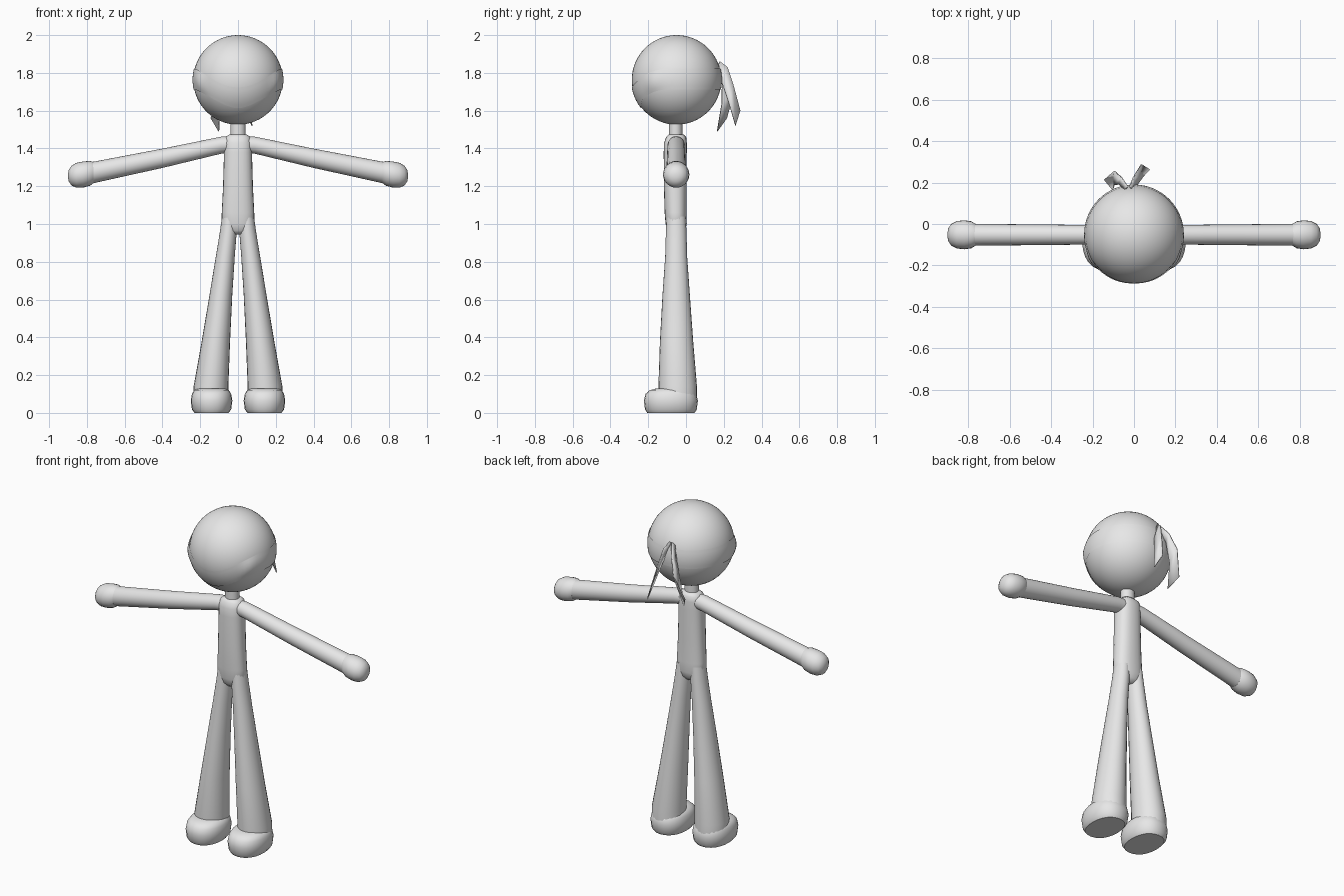
import bpy, bmesh, math
from mathutils import Vector

if "Cube" in bpy.data.objects:
    bpy.data.objects.remove(bpy.data.objects["Cube"])

grey = bpy.data.materials.new("plain grey")
grey.diffuse_color = (0.8, 0.8, 0.8, 1)
grey.use_nodes = True
grey.node_tree.nodes["Principled BSDF"].inputs["Base Color"].default_value = grey.diffuse_color
CY = -0.052  # depth of the body's centre line


def finish(name, bm, angle=50):
    bmesh.ops.recalc_face_normals(bm, faces=bm.faces)
    mesh = bpy.data.meshes.new(name)
    bm.to_mesh(mesh)
    bm.free()
    mesh.materials.append(grey)
    ob = bpy.data.objects.new(name, mesh)
    bpy.context.collection.objects.link(ob)
    bpy.ops.object.select_all(action='DESELECT')
    ob.select_set(True)
    bpy.context.view_layer.objects.active = ob
    bpy.ops.object.shade_smooth_by_angle(angle=math.radians(angle))
    return ob


def loft(name, rings, axis='z', power=1.0, n=24):
    """Skin rings (x, y, z, r1, r2); power below 1 squares the section."""
    bm = bmesh.new()
    loops = []
    for x, y, z, r1, r2 in rings:
        loop = []
        for i in range(n):
            a = 2 * math.pi * i / n
            c, s = [math.copysign(abs(v) ** power, v) for v in (math.cos(a), math.sin(a))]
            off = (r1 * c, r2 * s, 0) if axis == 'z' else (0, r1 * c, r2 * s)
            loop.append(bm.verts.new(Vector((x, y, z)) + Vector(off)))
        loops.append(loop)
    for a, b in zip(loops, loops[1:]):
        for i in range(n):
            j = (i + 1) % n
            bm.faces.new((a[i], a[j], b[j], b[i]))
    bm.faces.new(loops[0])
    bm.faces.new(loops[-1])
    return finish(name, bm)


# head
bm = bmesh.new()
bmesh.ops.create_uvsphere(bm, u_segments=48, v_segments=32, radius=0.237)
bmesh.ops.translate(bm, verts=bm.verts, vec=(0, -0.05, 1.763))
finish("head", bm)

# neck and torso
loft("neck", [(0, -0.055, 1.42, 0.04, 0.036), (0, -0.055, 1.56, 0.04, 0.036)])
loft("torso", [
    (0, CY, 0.945, 0.03, 0.03), (0, CY, 0.965, 0.065, 0.048),
    (0, CY, 1.0, 0.088, 0.056), (0, CY - 0.003, 1.06, 0.086, 0.058),
    (0, CY - 0.005, 1.2, 0.079, 0.06), (0, CY - 0.005, 1.38, 0.074, 0.061),
    (0, CY - 0.004, 1.43, 0.074, 0.06), (0, CY, 1.46, 0.066, 0.053),
    (0, CY, 1.475, 0.045, 0.038)], power=0.85)

# limbs
for side, s in (("left", 1), ("right", -1)):
    loft(side + "_arm", [
        (s * 0.02, CY, 1.425, 0.042, 0.042), (s * 0.09, CY, 1.417, 0.046, 0.045),
        (s * 0.4, CY, 1.348, 0.049, 0.051), (s * 0.78, CY, 1.27, 0.053, 0.057)], axis='x')
    loft(side + "_hand", [
        (s * 0.765, CY, 1.272, 0.053, 0.056), (s * 0.785, CY, 1.268, 0.065, 0.066),
        (s * 0.82, CY, 1.262, 0.07, 0.069), (s * 0.855, CY, 1.258, 0.066, 0.066),
        (s * 0.882, CY, 1.256, 0.052, 0.052), (s * 0.896, CY, 1.256, 0.031, 0.031),
        (s * 0.9, CY, 1.256, 0.01, 0.01)], axis='x')
    loft(side + "_leg", [
        (s * 0.045, CY, 1.04, 0.04, 0.05), (s * 0.05, CY, 0.97, 0.044, 0.054),
        (s * 0.067, CY, 0.83, 0.05, 0.058), (s * 0.09, CY, 0.63, 0.06, 0.072),
        (s * 0.117, CY + 0.002, 0.38, 0.075, 0.088),
        (s * 0.143, CY + 0.008, 0.14, 0.092, 0.102), (s * 0.143, CY + 0.01, 0.06, 0.092, 0.1)])
    loft(side + "_foot", [
        (s * 0.14, -0.08, 0, 0.09, 0.125), (s * 0.14, -0.08, 0.018, 0.104, 0.137),
        (s * 0.14, -0.08, 0.065, 0.11, 0.143), (s * 0.14, -0.08, 0.1, 0.104, 0.135),
        (s * 0.14, -0.077, 0.12, 0.092, 0.115), (s * 0.14, -0.07, 0.13, 0.07, 0.085)], power=0.9)

# cloth band hugging the head, dipping and parting at the brow
bm = bmesh.new()
cols, rows = 64, 6
grid = []
for i in range(cols):
    a = 2 * math.pi * i / cols
    x, y = math.cos(a), math.sin(a)
    dip = 0.1 * max(0, -y) ** 3
    flare = 0.008 * math.exp(-((abs(x) - 0.84) / 0.1) ** 2) if y < 0 else 0
    col = []
    for k in range(rows + 1):
        h = (1 - k / rows) * 0.11 - 0.05 - dip
        r = 0.2405 + flare * math.sin(math.pi * k / rows)
        w = math.sqrt(r * r - h * h)
        col.append(bm.verts.new((x * w, -0.05 + y * w, 1.763 + h)))
    grid.append(col)
for i in range(cols):
    a, b = grid[i], grid[(i + 1) % cols]
    for k in range(rows):
        bm.faces.new((a[k], b[k], b[k + 1], a[k + 1]))
finish("head_band", bm)

# knot and two hanging cloth tails
tails = {
    "long_tail": (
        [(-0.03, 0.18, 1.86), (-0.06, 0.225, 1.8), (-0.095, 0.255, 1.7), (-0.143, 0.215, 1.56)],
        [(-0.045, 0.165, 1.84), (-0.07, 0.19, 1.76), (-0.095, 0.19, 1.64), (-0.102, 0.165, 1.49)]),
    "short_tail": (
        [(-0.02, 0.18, 1.86), (-0.005, 0.22, 1.83), (0.012, 0.25, 1.74), (0.035, 0.287, 1.6)],
        [(-0.01, 0.165, 1.83), (0.015, 0.19, 1.75), (0.045, 0.23, 1.63), (0.075, 0.262, 1.52)]),
}
for name, (left, right) in tails.items():
    bm = bmesh.new()
    a = [bm.verts.new(p) for p in left]
    b = [bm.verts.new(p) for p in right]
    for i in range(3):
        bm.faces.new((a[i], b[i], b[i + 1], a[i + 1]))
    ob = finish(name, bm, 25)
    mod = ob.modifiers.new("cloth thickness", 'SOLIDIFY')
    mod.thickness, mod.offset = 0.006, 0
